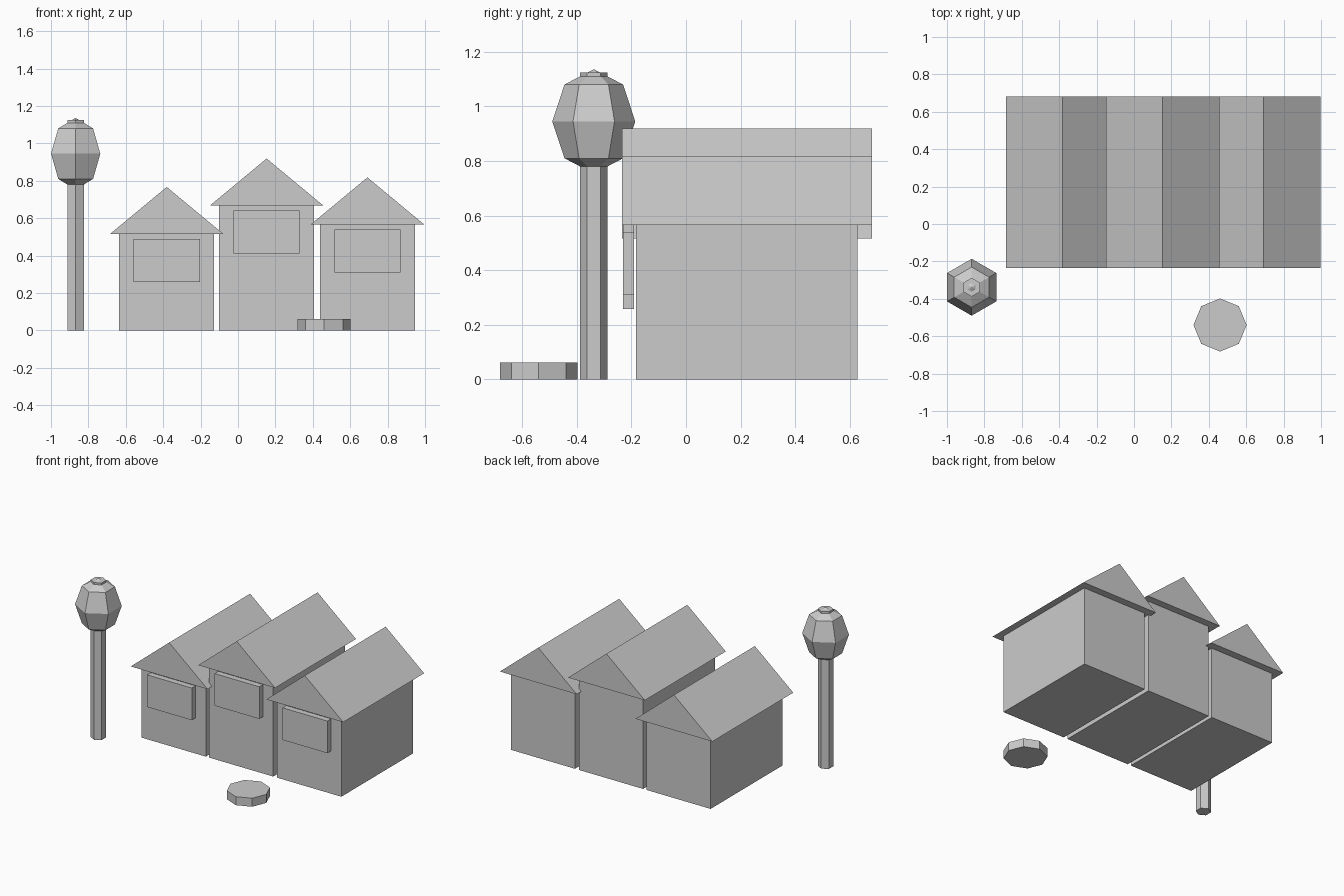
import bpy
from math import sin, cos, pi

if "Cube" in bpy.data.objects:
    bpy.data.objects.remove(bpy.data.objects["Cube"])


def mesh_object(name, verts, faces, loc=(0, 0, 0)):
    mesh = bpy.data.meshes.new(name)
    mesh.from_pydata(verts, [], faces)
    mesh.update()
    obj = bpy.data.objects.new(name, mesh)
    obj.location = loc
    bpy.context.collection.objects.link(obj)
    return obj


def prism(name, outline, y0, y1):
    # extrude an (x, z) outline, counter-clockwise seen from the front
    n = len(outline)
    verts = [(x, y, z) for y in (y0, y1) for x, z in outline]
    faces = [tuple(range(n)), tuple(range(2 * n - 1, n - 1, -1))]
    faces += [(i, i + n, (i + 1) % n + n, (i + 1) % n) for i in range(n)]
    return mesh_object(name, verts, faces)


def box(name, cx, half, y0, y1, z0, z1):
    return prism(name, [(cx - half, z0), (cx + half, z0),
                        (cx + half, z1), (cx - half, z1)], y0, y1)


def turned(name, profile, sides, loc):
    # stack of (radius, z) rings from bottom to top, one corner facing +y
    verts = [(r * cos(pi / 2 + 2 * pi * i / sides),
              r * sin(pi / 2 + 2 * pi * i / sides), z)
             for r, z in profile for i in range(sides)]
    last = (len(profile) - 1) * sides
    faces = [tuple(range(sides - 1, -1, -1)), tuple(range(last, last + sides))]
    for k in range(len(profile) - 1):
        a = k * sides
        for i in range(sides):
            j = (i + 1) % sides
            faces.append((a + i, a + j, a + j + sides, a + i + sides))
    return mesh_object(name, verts, faces, loc)


# Row of three gabled stalls: centre x and eave height
stalls = [("left", -0.381, 0.515), ("middle", 0.153, 0.667), ("right", 0.692, 0.566)]
for side, cx, eave in stalls:
    box(side + "_walls", cx, 0.254, -0.183, 0.629, 0, eave)
    prism(side + "_roof", [(cx - 0.304, eave), (cx + 0.304, eave),
                           (cx, eave + 0.252)], -0.234, 0.681)
    # Front shutter panel
    box(side + "_shutter", cx, 0.177, -0.231, -0.19, eave - 0.257, eave - 0.027)

# Lamp post, running up through the lantern
post = (-0.868, -0.338, 0)
turned("lamp_post", [(0.05, 0), (0.05, 1.124)], 6, post)

# Six-sided stretched globe on the post
globe = [(max(0.152 * sin(pi * k / 4), 0.0005), 0.945 - 0.191 * cos(pi * k / 4))
         for k in range(5)]
turned("lantern", globe, 6, post)

# Low octagonal plinth in front
turned("plinth", [(0.142, 0), (0.142, 0.061)], 8, (0.46, -0.54, 0))
